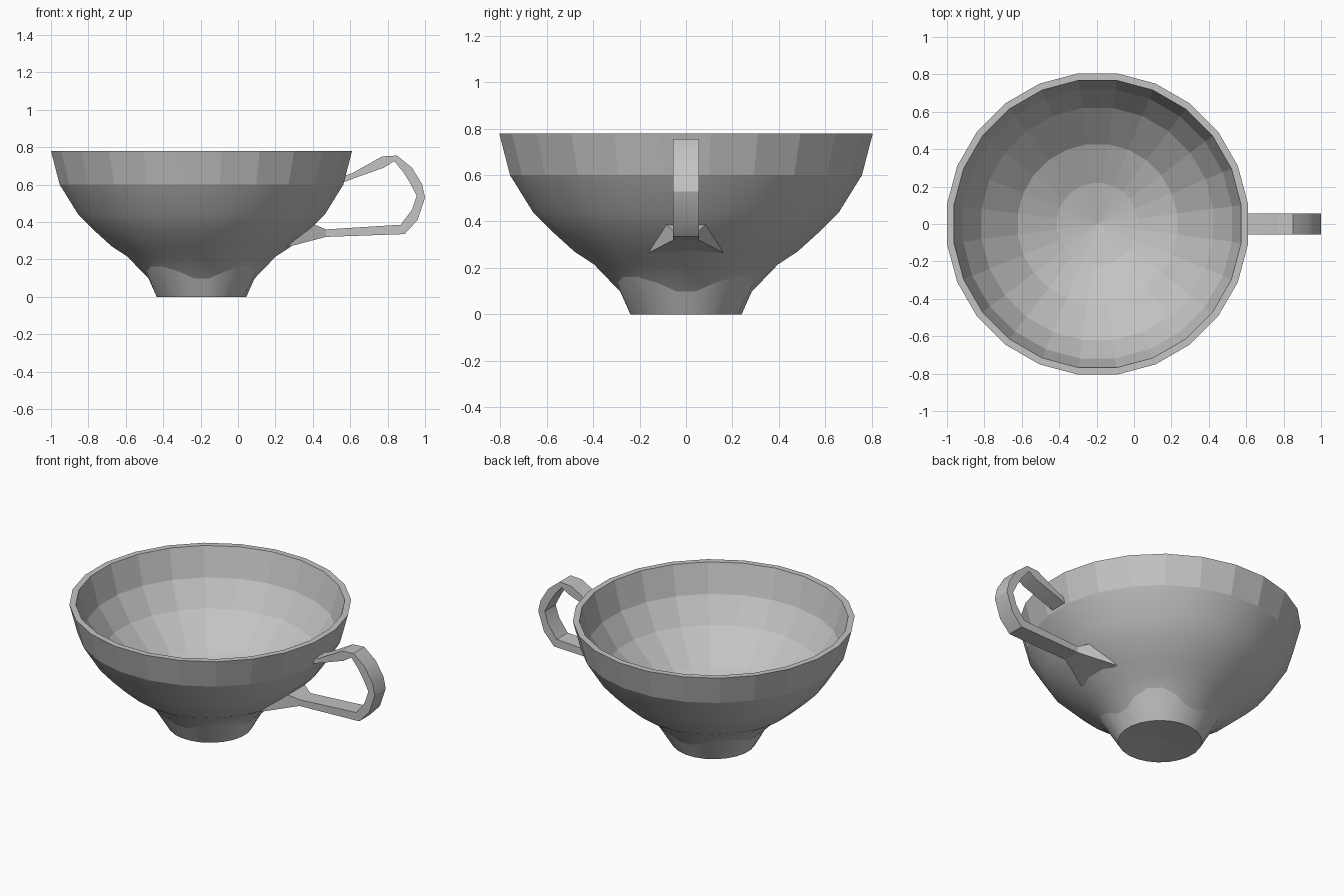
import bpy, bmesh
from math import sin, cos, pi, radians

cube = bpy.data.objects.get("Cube")
if cube:
    bpy.data.objects.remove(cube, do_unlink=True)

CENTRE_X, SIDES, HALF_WIDTH = -0.195, 24, 0.055

clay = bpy.data.materials.new("grey_clay")
clay.use_nodes = True
grey = (0.55, 0.55, 0.55, 1)
clay.diffuse_color = grey
clay.node_tree.nodes["Principled BSDF"].inputs["Base Color"].default_value = grey


def finish(bm, name):
    bmesh.ops.recalc_face_normals(bm, faces=bm.faces)
    mesh = bpy.data.meshes.new(name)
    bm.to_mesh(mesh)
    bm.free()
    mesh.materials.append(clay)
    obj = bpy.data.objects.new(name, mesh)
    bpy.context.collection.objects.link(obj)
    return obj


def ring(bm, radius, z, lobe_r=0, lobe_z=0):
    """Ring of vertices; lobes push it out and up at the four diagonals."""
    verts = []
    for i in range(SIDES):
        a = 2 * pi * (i + 0.5) / SIDES
        lobe = abs(sin(2 * a)) ** 1.4
        r = radius + lobe_r * lobe
        verts.append(bm.verts.new((CENTRE_X + r * cos(a), r * sin(a), z + lobe_z * lobe)))
    return verts


def bridge(bm, low, high, smooth):
    for i in range(SIDES):
        j = (i + 1) % SIDES
        bm.faces.new((low[i], low[j], high[j], high[i])).smooth = smooth


def cap(bm, edge_ring, z):
    """Close a ring with a shallow cone whose tip is at height z."""
    tip = bm.verts.new((CENTRE_X, 0, z))
    for i in range(SIDES):
        bm.faces.new((edge_ring[i], edge_ring[(i + 1) % SIDES], tip))


# Bowl: outer wall from foot to rim, then the inner wall down to the floor
bm = bmesh.new()
foot = ring(bm, 0.242, 0)
foot_top = ring(bm, 0.275, 0.085, 0.07, 0.08)
outer = [ring(bm, r, z) for r, z in
         ((0.4, 0.215), (0.485, 0.27), (0.585, 0.36), (0.665, 0.44), (0.765, 0.6), (0.812, 0.78))]
inner = [ring(bm, r, z) for r, z in
         ((0.775, 0.78), (0.725, 0.6), (0.625, 0.45), (0.43, 0.28), (0.22, 0.19))]
bridge(bm, foot, foot_top, True)
bridge(bm, foot_top, outer[0], True)
for k in range(len(outer) - 1):
    bridge(bm, outer[k], outer[k + 1], k < len(outer) - 2)
bridge(bm, outer[-1], inner[0], False)
for k in range(len(inner) - 1):
    bridge(bm, inner[k], inner[k + 1], False)
cap(bm, inner[-1], 0.145)
cap(bm, foot, 0.015)
for i in range(SIDES):
    bm.edges.get((foot_top[i], foot_top[(i + 1) % SIDES])).smooth = False
finish(bm, "cup_bowl")

# Handle: flat ribbon between an outer and an inner side path
outside = [(0.56, 0.645), (0.61, 0.66), (0.77, 0.75), (0.85, 0.755), (0.93, 0.69), (0.985, 0.6),
           (1.0, 0.53), (0.96, 0.41), (0.89, 0.335), (0.47, 0.32)]
inside = [(0.56, 0.61), (0.61, 0.63), (0.78, 0.69), (0.835, 0.725), (0.885, 0.665), (0.925, 0.6),
          (0.955, 0.54), (0.93, 0.465), (0.87, 0.385), (0.47, 0.36)]
bm = bmesh.new()
sections = [[bm.verts.new((x, y, z)) for x, z, y in
             ((*o, -HALF_WIDTH), (*o, HALF_WIDTH), (*i, HALF_WIDTH), (*i, -HALF_WIDTH))]
            for o, i in zip(outside, inside)]
for a, b in zip(sections, sections[1:]):
    for k in range(4):
        bm.faces.new((a[k], a[(k + 1) % 4], b[(k + 1) % 4], b[k]))
bm.faces.new(sections[0])
bm.faces.new(sections[-1])
handle = finish(bm, "handle_loop")

# Flared root that carries the lower end of the handle into the bowl
bm = bmesh.new()
root = [bm.verts.new(p) for s in (-1, 1) for p in
        ((0.47, s * HALF_WIDTH, 0.32), (0.47, s * HALF_WIDTH, 0.36),
         (0.4, s * 0.09, 0.39), (0.26, s * 0.16, 0.265))]
bmesh.ops.convex_hull(bm, input=root)
finish(bm, "handle_root")

# Soft shading across the gentle bends of the ribbon
bpy.ops.object.select_all(action="DESELECT")
handle.select_set(True)
bpy.context.view_layer.objects.active = handle
bpy.ops.object.shade_smooth_by_angle(angle=radians(25))
